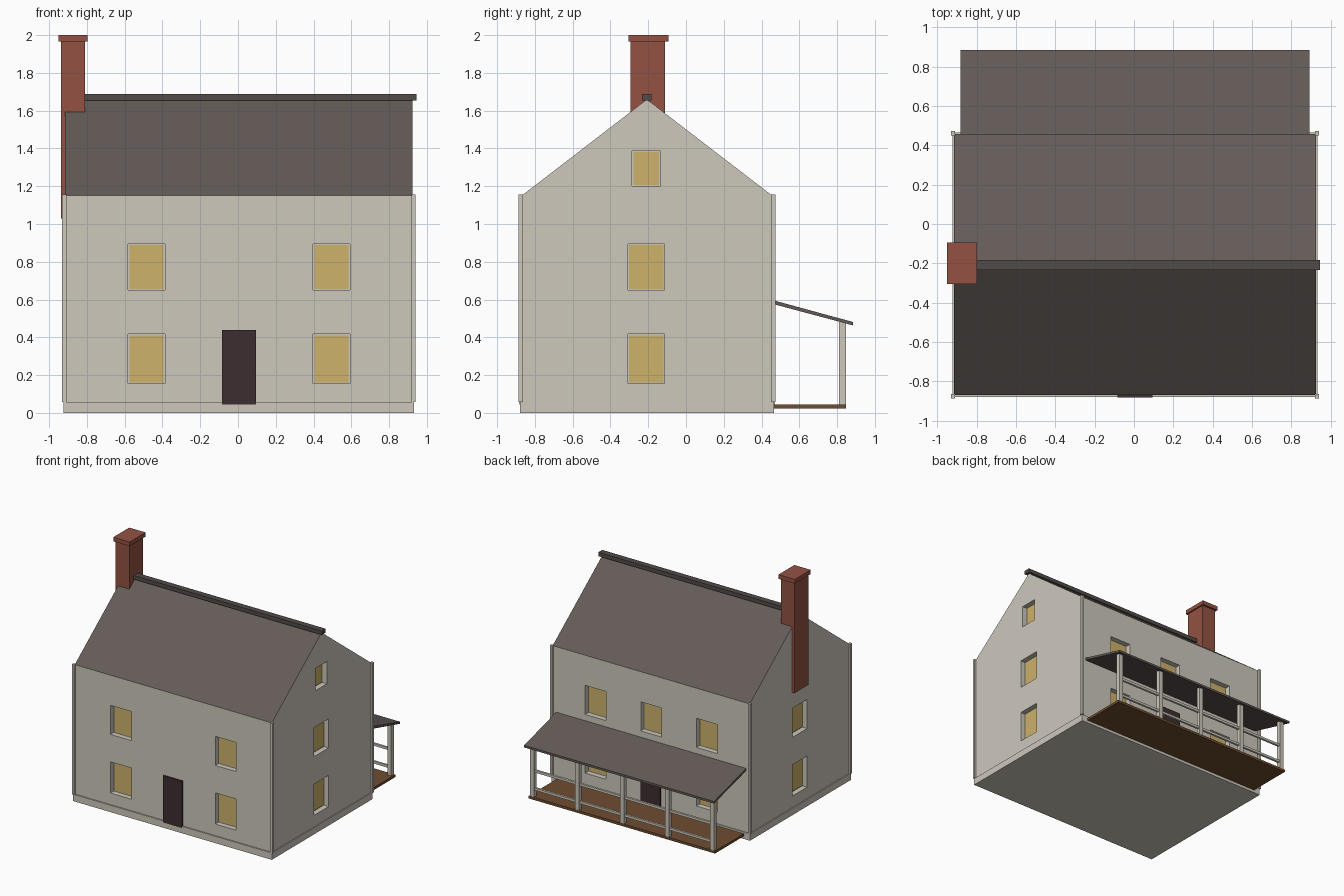
import bpy, bmesh, math
from mathutils import Vector

if "Cube" in bpy.data.objects:
    bpy.data.objects.remove(bpy.data.objects["Cube"])


def material(name, hex_code):
    def lin(c):
        c /= 255
        return c / 12.92 if c <= 0.04045 else ((c + 0.055) / 1.055) ** 2.4
    m = bpy.data.materials.new(name)
    m.diffuse_color = [lin(int(hex_code[i:i + 2], 16)) for i in (0, 2, 4)] + [1]
    m.use_nodes = True
    m.node_tree.nodes["Principled BSDF"].inputs["Base Color"].default_value = m.diffuse_color
    return m


WALL = material("cream_wall", "CDC8BC")
ROOF = material("grey_roof", "635B57")
RIDGE = material("dark_ridge", "524C49")
BRICK = material("red_brick", "935242")
GLASS = material("amber_window", "CDB26B")
DOOR = material("dark_door", "3D2D31")
WOOD = material("brown_deck", "6E4D31")


def make(name, bm, *mats):
    bmesh.ops.recalc_face_normals(bm, faces=bm.faces[:])
    me = bpy.data.meshes.new(name)
    bm.to_mesh(me)
    bm.free()
    for m in mats:
        me.materials.append(m)
    ob = bpy.data.objects.new(name, me)
    bpy.context.collection.objects.link(ob)
    return ob


def add_box(bm, lo, hi):
    verts = bmesh.ops.create_cube(bm, size=1)["verts"]
    lo, hi = Vector(lo), Vector(hi)
    for v in verts:
        v.co = (lo + hi) / 2 + v.co * (hi - lo)


def box(name, lo, hi, mat):
    bm = bmesh.new()
    add_box(bm, lo, hi)
    return make(name, bm, mat)


def prism(name, profile, x0, x1, *mats):
    """Extrude a (y, z) profile along x."""
    bm = bmesh.new()
    face = bm.faces.new([bm.verts.new((x0, y, z)) for y, z in profile])
    ext = bmesh.ops.extrude_face_region(bm, geom=[face])["geom"]
    bmesh.ops.translate(bm, vec=(x1 - x0, 0, 0),
                        verts=[g for g in ext if isinstance(g, bmesh.types.BMVert)])
    return make(name, bm, *mats)


X0, X1, Y0, Y1 = -0.915, 0.925, -0.87, 0.457
XC, YC, EAVE, TOP = 0.005, -0.207, 1.15, 1.66

# House body with gable; sloping faces take the roof colour
house = prism("house_body", [(Y0, 0.05), (Y1, 0.05), (Y1, EAVE), (YC, TOP), (Y0, EAVE)],
              X0, X1, WALL, ROOF)
for p in house.data.polygons:
    p.material_index = 1 if 0.2 < p.normal.z < 0.95 else 0


def on_wall(side, u, w, z0, z1, d0, d1):
    """Box on a wall, centred at u, from depth d0 to d1 (inwards positive)."""
    a, b = u - w / 2, u + w / 2
    if side in ("front", "back"):
        ys = [Y0 + d0, Y0 + d1] if side == "front" else [Y1 - d1, Y1 - d0]
        return (a, ys[0], z0), (b, ys[1], z1)
    xs = [X0 + d0, X0 + d1] if side == "left" else [X1 - d1, X1 - d0]
    return (xs[0], a, z0), (xs[1], b, z1)


# Recessed windows: side, centre, width, bottom, top
LOW, HIGH = (0.155, 0.418), (0.65, 0.895)
windows = [("right", -0.21, 0.15, 1.20, 1.387)]
for z0, z1 in (LOW, HIGH):
    windows += [("front", XC + s * 0.49, 0.195, z0, z1) for s in (-1, 1)]
    windows += [("back", XC + s * 0.52, 0.195, z0, z1) for s in (-1, 1)]
    windows += [(side, -0.21, 0.195, z0, z1) for side in ("left", "right")]
windows.append(("back", XC, 0.195, *HIGH))

cut = bmesh.new()
panes = bmesh.new()
DEPTH, GAP = 0.045, 0.007
for side, u, w, z0, z1 in windows:
    add_box(cut, *on_wall(side, u, w, z0, z1, -0.05, DEPTH))
    add_box(panes, *on_wall(side, u, w - 2 * GAP, z0 + GAP, z1 - GAP, DEPTH - 0.006, DEPTH + 0.002))
cutter = make("window_cutter", cut, WALL)
cutter.hide_render = True
make("window_panes", panes, GLASS)

mod = house.modifiers.new("window_holes", "BOOLEAN")
mod.operation, mod.solver, mod.object = "DIFFERENCE", "EXACT", cutter
bpy.context.view_layer.update()
house.data = bpy.data.meshes.new_from_object(
    house.evaluated_get(bpy.context.evaluated_depsgraph_get()))
house.modifiers.clear()
bpy.data.objects.remove(cutter)

# Doors
for side in ("front", "back"):
    box(side + "_door", *on_wall(side, XC, 0.18, 0.045, 0.44, -0.012, 0.01), DOOR)

# Foundation and corner boards
box("foundation", (-0.923, -0.88, 0), (0.932, 0.465, 0.058), WALL)
for nx, x in (("left", -0.92), ("right", 0.93)):
    for ny, y in (("front", -0.875), ("back", 0.462)):
        box(f"corner_board_{ny}_{nx}", (x - 0.011, y - 0.011, 0.058),
            (x + 0.011, y + 0.011, 1.155), WALL)

# Ridge cap and chimney
box("ridge_cap", (-0.90, -0.234, 1.655), (0.946, -0.182, 1.688), RIDGE)
box("chimney", (-0.937, -0.293, 1.03), (-0.81, -0.11, 1.968), BRICK)
box("chimney_cap", (-0.951, -0.305, 1.965), (-0.798, -0.093, 2.0), BRICK)

# Back porch: deck, sloping roof, posts and rails
box("porch_deck", (-0.865, 0.45, 0.023), (0.875, 0.848, 0.044), WOOD)
prism("porch_roof", [(0.455, 0.578), (0.885, 0.463), (0.885, 0.481), (0.455, 0.598)],
      -0.882, 0.892, ROOF)
posts = bmesh.new()
for i in range(-2, 3):
    x = XC + i * 0.42
    add_box(posts, (x - 0.018, 0.81, 0.044), (x + 0.018, 0.846, 0.482))
make("porch_posts", posts, WALL)
for name, z in (("lower_rail", 0.11), ("upper_rail", 0.26)):
    box("porch_" + name, (XC - 0.84, 0.819, z - 0.01), (XC + 0.84, 0.837, z + 0.01), WALL)
